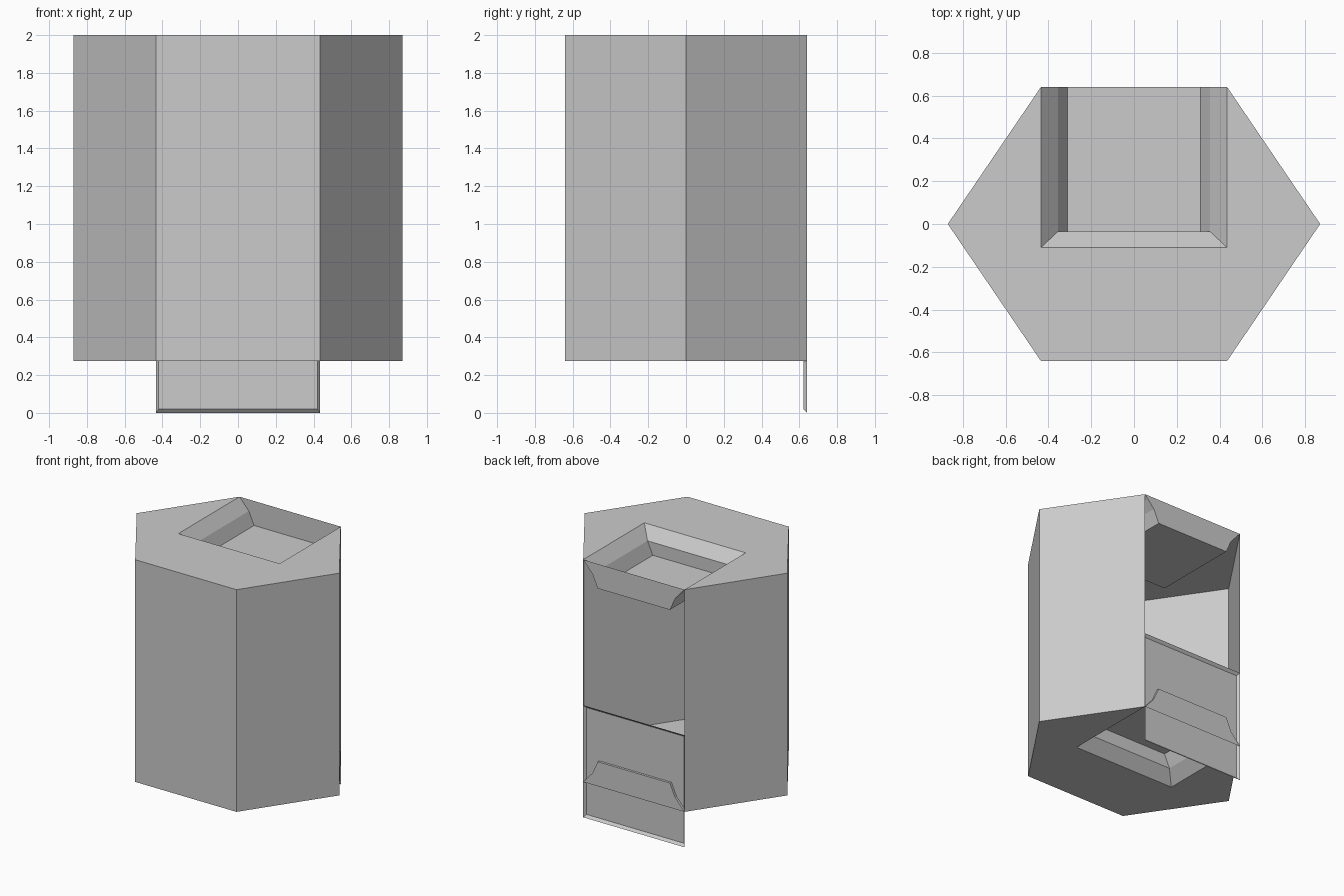
import bpy

if "Cube" in bpy.data.objects:
    bpy.data.objects.remove(bpy.data.objects["Cube"])

W, D, TIP = 0.435, 0.64, 0.87          # flat half width, half depth, side points
BOTTOM, TOP = 0.275, 2.0


def add_mesh(name, verts, faces):
    mesh = bpy.data.meshes.new(name)
    mesh.from_pydata(verts, [], faces)
    mesh.update()
    ob = bpy.data.objects.new(name, mesh)
    bpy.context.collection.objects.link(ob)
    return ob


# Hexagon outline, starting and ending at the open back side
HEX = [(W, D), (TIP, 0), (W, -D), (-W, -D), (-TIP, 0), (-W, D)]


# Thin outer walls, back left open
n = len(HEX)
verts = [(x, y, z) for z in (BOTTOM, TOP) for x, y in HEX]
add_mesh("outer_walls", verts,
         [(i + 1, i, i + n, i + 1 + n) for i in range(n - 1)])


# End plate with a stepped recess sunk into it; inward = -1 top, +1 bottom
def end_plate(name, z, inward):
    plate = [(x, y, z) for x, y in HEX + [(-W, -0.11), (W, -0.11)]]
    # recess rings: half width, front edge, depth
    rings = [(W, -0.11, 0), (0.355, -0.035, 0.09), (0.31, -0.035, 0.19)]
    verts, faces = list(plate), [tuple(range(8))]
    for w, front, depth in rings:
        zz = z + inward * depth
        verts += [(-w, D, zz), (-w, front, zz), (w, front, zz), (w, D, zz)]
    for r in (8, 12):                  # sloped sides and front
        for k in range(3):
            faces.append((r + k, r + k + 1, r + k + 5, r + k + 4))
    faces.append((16, 17, 18, 19))     # recess floor
    faces.append((8, 12, 16, 19, 15, 11))  # upright back lip
    if inward < 0:
        faces = [f[::-1] for f in faces]
    return add_mesh(name, verts, faces)


end_plate("top_plate", TOP, -1)
end_plate("bottom_plate", BOTTOM, 1)


# Lowered sliding door: shallow tray with flared rim, open to the back
def rect(w, y, z0, z1):
    return [(-w, y, z0), (w, y, z0), (w, y, z1), (-w, y, z1)]


add_mesh("sliding_door",
         rect(0.42, 0.622, 0.02, 0.85) + rect(W, D, 0.0, 0.87),
         [(0, 1, 2, 3)] + [(i, i + 4, (i + 1) % 4 + 4, (i + 1) % 4)
                           for i in range(4)])
